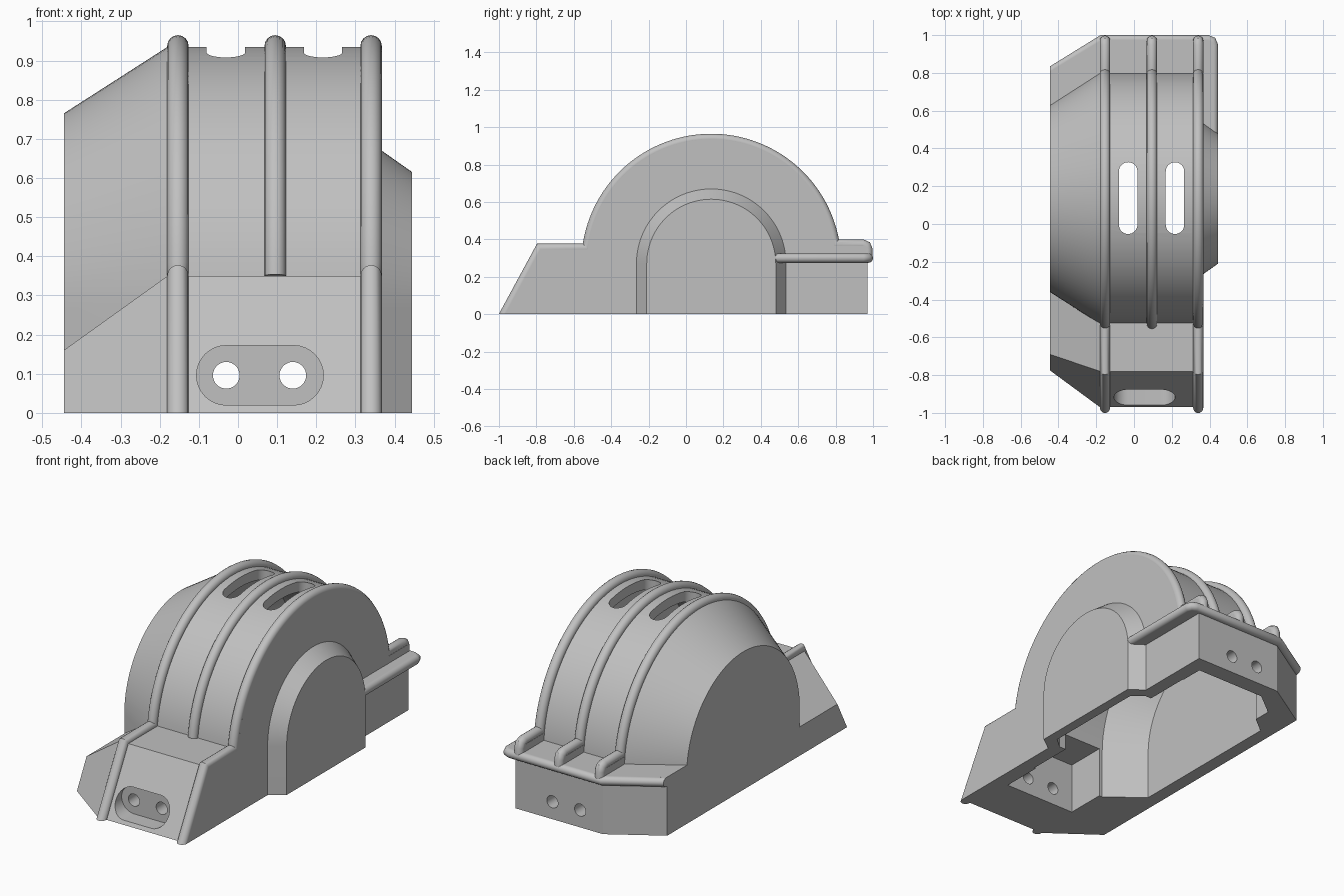
import bpy, bmesh, math
from mathutils import Vector

if "Cube" in bpy.data.objects:
    bpy.data.objects.remove(bpy.data.objects["Cube"])

CY, CZ = 0.135, 0.27          # arch axis (runs along x)
grey = bpy.data.materials.new("grey_metal")
grey.diffuse_color = (0.53, 0.53, 0.53, 1)
grey.use_nodes = True
grey.node_tree.nodes["Principled BSDF"].inputs["Base Color"].default_value = grey.diffuse_color


def finish(name, bm):
    bmesh.ops.recalc_face_normals(bm, faces=bm.faces)
    me = bpy.data.meshes.new(name)
    bm.to_mesh(me)
    bm.free()
    ob = bpy.data.objects.new(name, me)
    bpy.context.collection.objects.link(ob)
    me.materials.append(grey)
    return ob


def loft(name, sections):
    """Solid skinned through closed sections with equal point counts."""
    bm = bmesh.new()
    rings = [[bm.verts.new(p) for p in s] for s in sections]
    n = len(rings[0])
    for a, b in zip(rings, rings[1:]):
        for i in range(n):
            j = (i + 1) % n
            bm.faces.new((a[i], a[j], b[j], b[i]))
    bm.faces.new(rings[0])
    bm.faces.new(rings[-1])
    return finish(name, bm)


def arch(x, r, z0=0.0, n=56):
    arc = [(x, CY + r * math.cos(math.pi * i / n), CZ + r * math.sin(math.pi * i / n))
           for i in range(n + 1)]
    return [(x, CY + r, z0)] + arc + [(x, CY - r, z0)]


def slab(name, outline, z0, z1):
    return loft(name, [[(x, y, z) for x, y in outline] for z in (z0, z1)])


def capsule(cx, cy, hx, hy, n=16):
    """Stadium outline; hx, hy are half sizes."""
    r = min(hx, hy)
    pts = []
    for i in range(4):
        sx, sy = ((1, 1), (-1, 1), (-1, -1), (1, -1))[i]
        for k in range(n // 2 + 1):
            a = math.pi / 2 * (i + k / (n // 2))
            p = (cx + sx * (hx - r) + r * math.cos(a), cy + sy * (hy - r) + r * math.sin(a))
            if not pts or (Vector(p) - Vector(pts[-1])).length > 1e-5:
                pts.append(p)
    if (Vector(pts[0]) - Vector(pts[-1])).length < 1e-5:
        pts.pop()
    return pts


def along_y(name, outline, y0, y1):
    return loft(name, [[(x, y, z) for x, z in outline] for y in (y0, y1)])


def boolean(target, tools, op):
    bpy.context.view_layer.objects.active = target
    for t in tools:
        m = target.modifiers.new("cut", 'BOOLEAN')
        m.operation, m.solver, m.object = op, 'EXACT', t
        bpy.ops.object.modifier_apply(modifier=m.name)
        bpy.data.objects.remove(t)


def smooth(ob, deg=30):
    bpy.ops.object.select_all(action='DESELECT')
    ob.select_set(True)
    bpy.context.view_layer.objects.active = ob
    bpy.ops.object.shade_smooth_by_angle(angle=math.radians(deg))


def tube(name, path, r, cut_co, cut_no, n=16):
    """Round bar swept along a path with mitred corners, trimmed by a plane."""
    P = [Vector(p) for p in path]
    flat_x = all(abs(p.x - P[0].x) < 1e-6 for p in P)
    side = Vector((1, 0, 0)) if flat_x else Vector((0, 0, 1))
    bm = bmesh.new()
    rings = []
    for i, p in enumerate(P):
        d0 = (p - P[max(i - 1, 0)]).normalized()
        d1 = (P[min(i + 1, len(P) - 1)] - p).normalized()
        t = (d0 + d1).normalized()
        k = 1 / max(t.dot(d1 if i < len(P) - 1 else d0), 0.5)
        up = side.cross(t)
        rings.append([bm.verts.new(p + r * (math.cos(a) * side + k * math.sin(a) * up))
                      for a in (2 * math.pi * j / n for j in range(n))])
    for a, b in zip(rings, rings[1:]):
        for j in range(n):
            bm.faces.new((a[j], a[(j + 1) % n], b[(j + 1) % n], b[j]))
    bm.faces.new(rings[0])
    bm.faces.new(rings[-1])
    geom = bm.verts[:] + bm.edges[:] + bm.faces[:]
    cut = bmesh.ops.bisect_plane(bm, geom=geom, plane_co=cut_co, plane_no=cut_no, clear_inner=True)
    edges = [e for e in cut["geom_cut"] if isinstance(e, bmesh.types.BMEdge)]
    if edges:
        bmesh.ops.holes_fill(bm, edges=edges)
    return finish(name, bm)


# --- shell: arched cover, base ends, side bulge and rim plate joined together
shell = loft("cover_shell", [arch(-0.445, 0.495), arch(-0.18, 0.665), arch(0.367, 0.665)])
wide = [(-0.97, 0), (-0.78, 0.35), (0.1, 0.35), (0.1, 0)]
low = [(-0.775, 0), (-0.69, 0.16), (0.1, 0.16), (0.1, 0)]
front_base = loft("front_base", [[(x, y, z) for y, z in s] for x, s in
                                 ((-0.445, low), (-0.18, wide), (0.367, wide))])
back_base = slab("back_base", [(0.367, 0), (0.367, 0.97), (-0.17, 0.97), (-0.445, 0.80), (-0.445, 0)], 0, 0.3)
bulge = loft("side_bulge", [arch(0.3, 0.4), arch(0.367, 0.4), arch(0.445, 0.345)])
rim_path = [(0.42, 0.495), (0.42, 0.945), (0.411, 0.966), (0.39, 0.975), (-0.17, 0.975), (-0.445, 0.805)]
rim_plate = slab("rim_plate", rim_path + [(-0.445, 0.495)], 0.275, 0.325)
boolean(shell, [front_base, back_base, bulge, rim_plate], 'UNION')

# --- hollow inside, open at the bottom
inner_arch = loft("arch_hollow", [arch(-0.37, 0.46, -0.1), arch(-0.18, 0.61, -0.1), arch(0.29, 0.61, -0.1)])
inner_bulge = loft("bulge_hollow", [arch(0.25, 0.35, -0.1), arch(0.33, 0.35, -0.1), arch(0.39, 0.30, -0.1)])
front_room = slab("front_hollow", [(-0.16, -0.70), (0.28, -0.70), (0.28, 0), (-0.16, 0)], -0.1, 0.285)
back_room = slab("back_hollow", [(0.285, 0.2), (0.285, 0.875), (-0.14, 0.875), (-0.275, 0.77), (-0.275, 0.2)],
                 -0.1, 0.265)

# --- top slots, front recess and bolt holes
cutters = [inner_arch, inner_bulge, front_room, back_room]
for x in (-0.031, 0.217):
    cutters.append(slab("slot_cutter", capsule(x, 0.137, 0.049, 0.19), 0.7, 1.1))
cutters.append(along_y("recess_cutter", capsule(0.056, 0.096, 0.162, 0.076), -1.1, -0.868))
for x in (-0.03, 0.14):
    cutters.append(along_y("hole_cutter", capsule(x, 0.096, 0.034, 0.034), -1.1, 1.1))
boolean(shell, cutters, 'DIFFERENCE')
smooth(shell, 20)

# --- ribs over the arch; the outer two run on down the front slope
R, RR = 0.6675, 0.0275
a_back = math.asin((0.3725 - CZ) / R)
a_front = math.pi - math.asin((0.35 - CZ) / R)
arc = [(CY + R * math.cos(a), CZ + R * math.sin(a))
       for a in (a_back + (a_front - a_back) * i / 60 for i in range(61))]
back_run = [(0.97, 0.29), (0.97, 0.345), (0.962, 0.364), (0.943, 0.3725)]
front_run = [(-0.78, 0.35), (-0.997, -0.05)]
for name, x, full in (("left_rib", -0.1535, True), ("middle_rib", 0.095, False), ("right_rib", 0.34, True)):
    path = [(x, y, z) for y, z in back_run + arc + (front_run if full else [])]
    smooth(tube(name, path, RR, (0, 0, 0), (0, 0, 1)), 40)
    # web that joins the rib to the back ledge
    slab(name + "_web", [(x - RR, 0.76), (x + RR, 0.76), (x + RR, 0.966), (x - RR, 0.966)], 0.31, 0.365)

# --- rounded rim around the back ledge
rim = [(0.42, 0.47)] + rim_path[1:-1] + [(-0.51, 0.765)]
smooth(tube("back_rim", [(x, y, 0.30) for x, y in rim], 0.025, (-0.445, 0, 0), (1, 0, 0)), 50)
